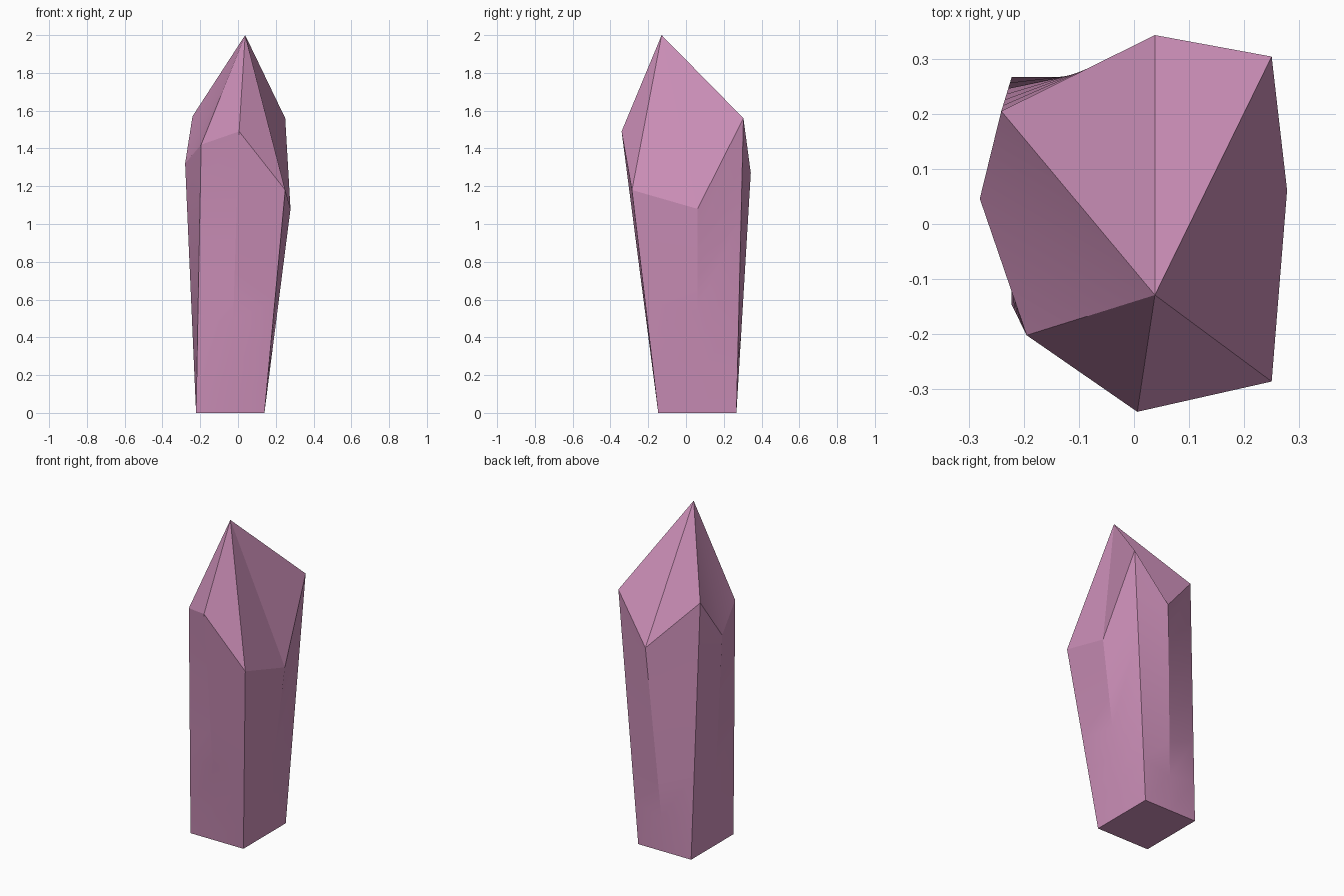
import bpy, bmesh, math
from mathutils import Vector

cube = bpy.data.objects.get("Cube")
if cube:
    bpy.data.objects.remove(cube, do_unlink=True)

PINK = (0.62, 0.282, 0.493, 1.0)
ROWS = 6

# Crystal profile: rectangular foot, uneven girdle, off-centre tip
x0, x1, y0, y1 = -0.222, 0.14, -0.147, 0.267
xm, ym = (x0 + x1) / 2, (y0 + y1) / 2
foot = [(x0, y0, 0), (xm, y0, 0), (x1, y0, 0), (x1, ym, 0),
        (x1, y1, 0), (xm, y1, 0), (x0, y1, 0), (x0, ym, 0)]
girdle = [(-0.195, -0.202, 1.42), (0.006, -0.341, 1.49),
          (0.25, -0.286, 1.18), (0.278, 0.061, 1.08),
          (0.25, 0.304, 1.56), (0.038, 0.343, 1.27),
          (-0.241, 0.205, 1.57), (-0.28, 0.046, 1.32)]
tip = (0.038, -0.129, 2.0)

material = bpy.data.materials.new("pink crystal")
material.use_nodes = True
material.diffuse_color = PINK
bsdf = next(n for n in material.node_tree.nodes if n.type == 'BSDF_PRINCIPLED')
bsdf.inputs["Base Color"].default_value = PINK

# Loft the shaft from foot to girdle
bm = bmesh.new()
rings = []
for row in range(ROWS + 1):
    t = row / ROWS
    rings.append([bm.verts.new(Vector(a).lerp(Vector(b), t))
                  for a, b in zip(foot, girdle)])
count = len(foot)
for low, high in zip(rings, rings[1:]):
    for i in range(count):
        j = (i + 1) % count
        bm.faces.new((low[i], low[j], high[j], high[i]))

# Close the foot and fan the facets to the tip
bm.faces.new(list(reversed(rings[0])))
peak = bm.verts.new(tip)
for i in range(count):
    bm.faces.new((rings[-1][i], rings[-1][(i + 1) % count], peak))
bmesh.ops.recalc_face_normals(bm, faces=bm.faces)

mesh = bpy.data.meshes.new("crystal")
bm.to_mesh(mesh)
bm.free()
mesh.materials.append(material)
crystal = bpy.data.objects.new("crystal", mesh)
bpy.context.collection.objects.link(crystal)

# Soften the twisted sides, keep facet edges crisp
bpy.ops.object.select_all(action='DESELECT')
crystal.select_set(True)
bpy.context.view_layer.objects.active = crystal
bpy.ops.object.shade_smooth_by_angle(angle=math.radians(12))
